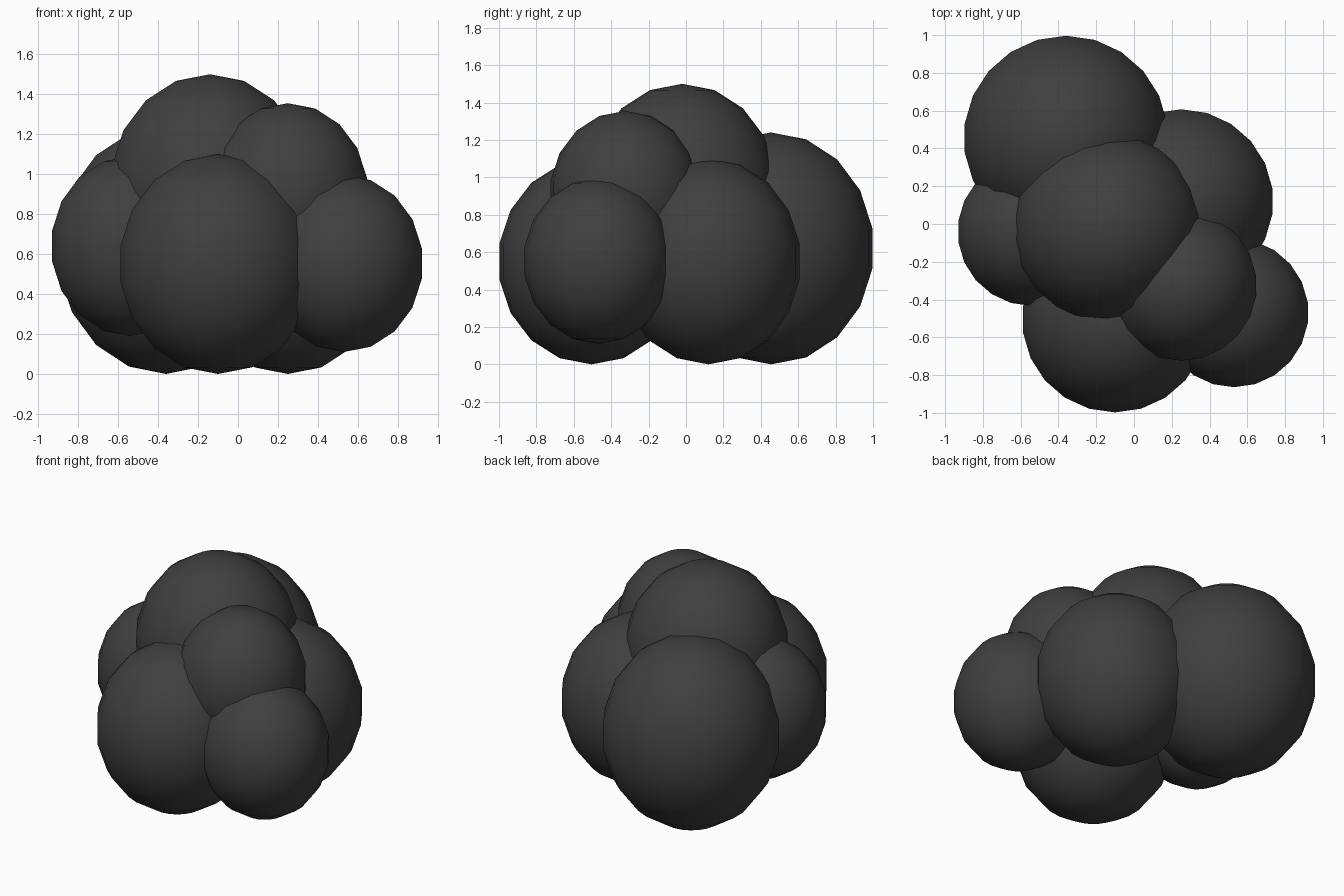
import bpy

if "Cube" in bpy.data.objects:
    bpy.data.objects.remove(bpy.data.objects["Cube"])

# Dark charcoal colour shared by every puff
dark = bpy.data.materials.new("charcoal")
dark.diffuse_color = (0.05, 0.05, 0.05, 1)
dark.use_nodes = True
dark.node_tree.nodes["Principled BSDF"].inputs["Base Color"].default_value = dark.diffuse_color

# name: centre (x, y, z), horizontal radius, vertical radius
puffs = {
    "back_left_puff":   ((-0.36, 0.455, 0.62), 0.55, 0.62),
    "front_puff":       ((-0.10, -0.505, 0.55), 0.50, 0.55),
    "right_puff":       ((0.25, 0.12, 0.55), 0.495, 0.55),
    "front_right_puff": ((0.53, -0.47, 0.553), 0.40, 0.443),
    "left_puff":        ((-0.54, -0.04, 0.64), 0.40, 0.45),
    "top_puff":         ((-0.14, -0.02, 0.94), 0.505, 0.56),
    "upper_right_puff": ((0.25, -0.325, 0.905), 0.405, 0.45),
}

# Overlapping, slightly tall smooth spheres
for name, (centre, r, rz) in puffs.items():
    bpy.ops.mesh.primitive_uv_sphere_add(segments=22, ring_count=9, radius=1, location=centre)
    puff = bpy.context.object
    puff.name = name
    puff.scale = (r, r, rz)
    bpy.ops.object.transform_apply(location=False, rotation=False, scale=True)
    bpy.ops.object.shade_smooth()
    puff.data.materials.append(dark)
